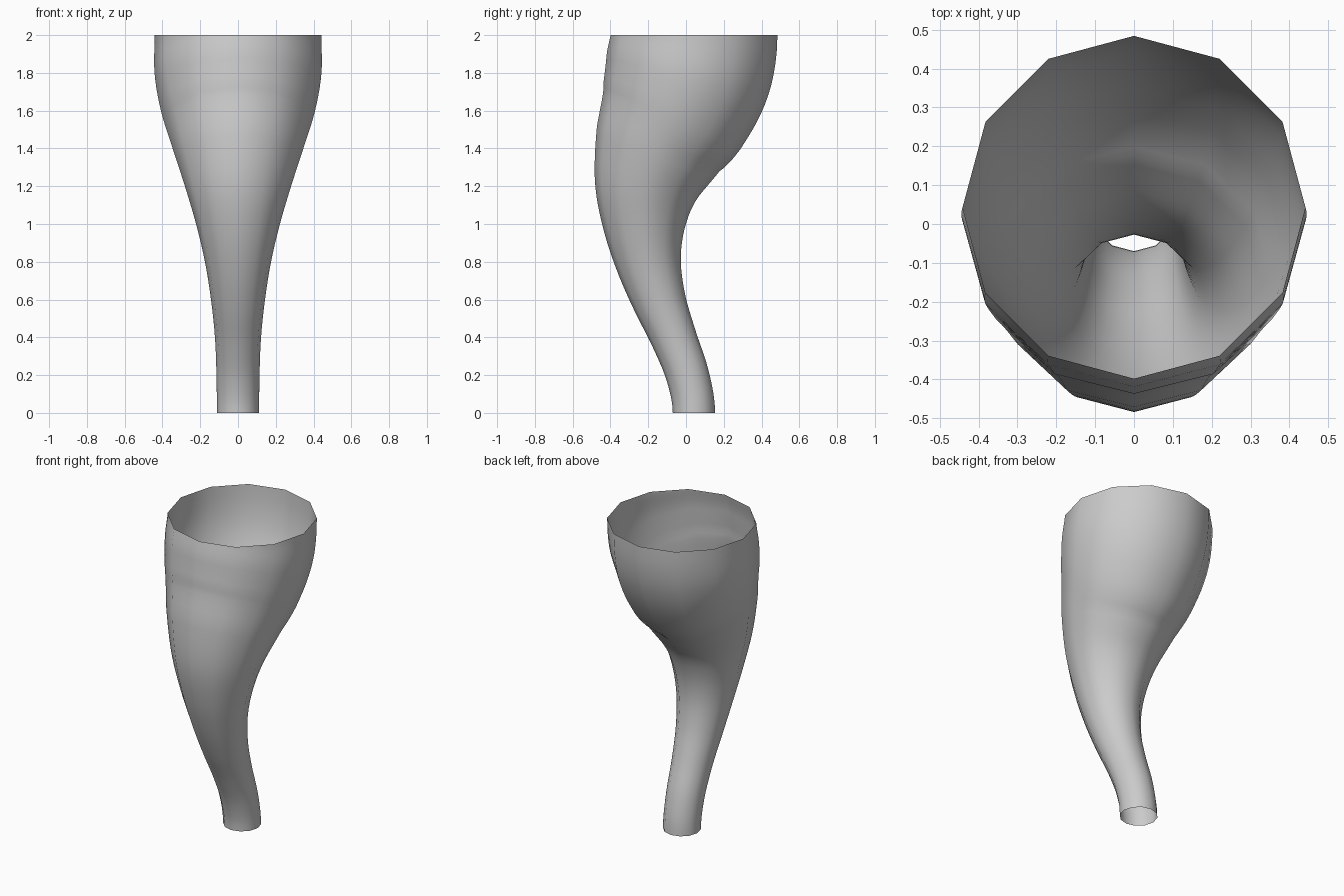
import bpy, bmesh, math
from mathutils import Vector

if "Cube" in bpy.data.objects:
    bpy.data.objects.remove(bpy.data.objects["Cube"])

SIDES, SUB, STEP = 12, 5, 0.2
# Centre line offset in y and tube radius, one value every 0.2 in height
centre = [.042, .008, -.066, -.144, -.199, -.221, -.207, -.147, -.057, .010, .043]
radius = [.112, .114, .122, .143, .175, .222, .281, .346, .408, .442, .441]


def slope(v, i, ends):
    if 0 < i < len(v) - 1:
        return (v[i + 1] - v[i - 1]) / (2 * STEP)
    return ends


def hermite(v, i, t, ends):
    """Value and slope of a smooth curve through v, at fraction t of span i."""
    a, b = v[i], v[i + 1]
    m, n = slope(v, i, ends) * STEP, slope(v, i + 1, ends) * STEP
    c2, c3 = 3 * (b - a) - 2 * m - n, 2 * (a - b) + m + n
    return a + m * t + c2 * t * t + c3 * t ** 3, (m + 2 * c2 * t + 3 * c3 * t * t) / STEP


# Curved horn: twelve-sided rings set square to the centre line, open at both ends
bm = bmesh.new()
rings = []
spans = len(centre) - 1
for k in range(spans * SUB + 1):
    i = min(k // SUB, spans - 1)
    t = k / SUB - i
    y, dy = hermite(centre, i, t, 0)
    r, _ = hermite(radius, i, t, 0)
    mid = Vector((0, y, (i + t) * STEP))
    across = Vector((0, 1, -dy)).normalized()
    ring = []
    for s in range(SIDES):
        a = 2 * math.pi * s / SIDES
        ring.append(bm.verts.new(mid + Vector((r * math.cos(a), 0, 0)) + across * r * math.sin(a)))
    rings.append(ring)
for lo, hi in zip(rings, rings[1:]):
    for s in range(SIDES):
        n = (s + 1) % SIDES
        bm.faces.new((lo[s], lo[n], hi[n], hi[s])).smooth = True

mesh = bpy.data.meshes.new("curved_horn")
bm.to_mesh(mesh)
bm.free()
horn = bpy.data.objects.new("curved_horn", mesh)
bpy.context.collection.objects.link(horn)
